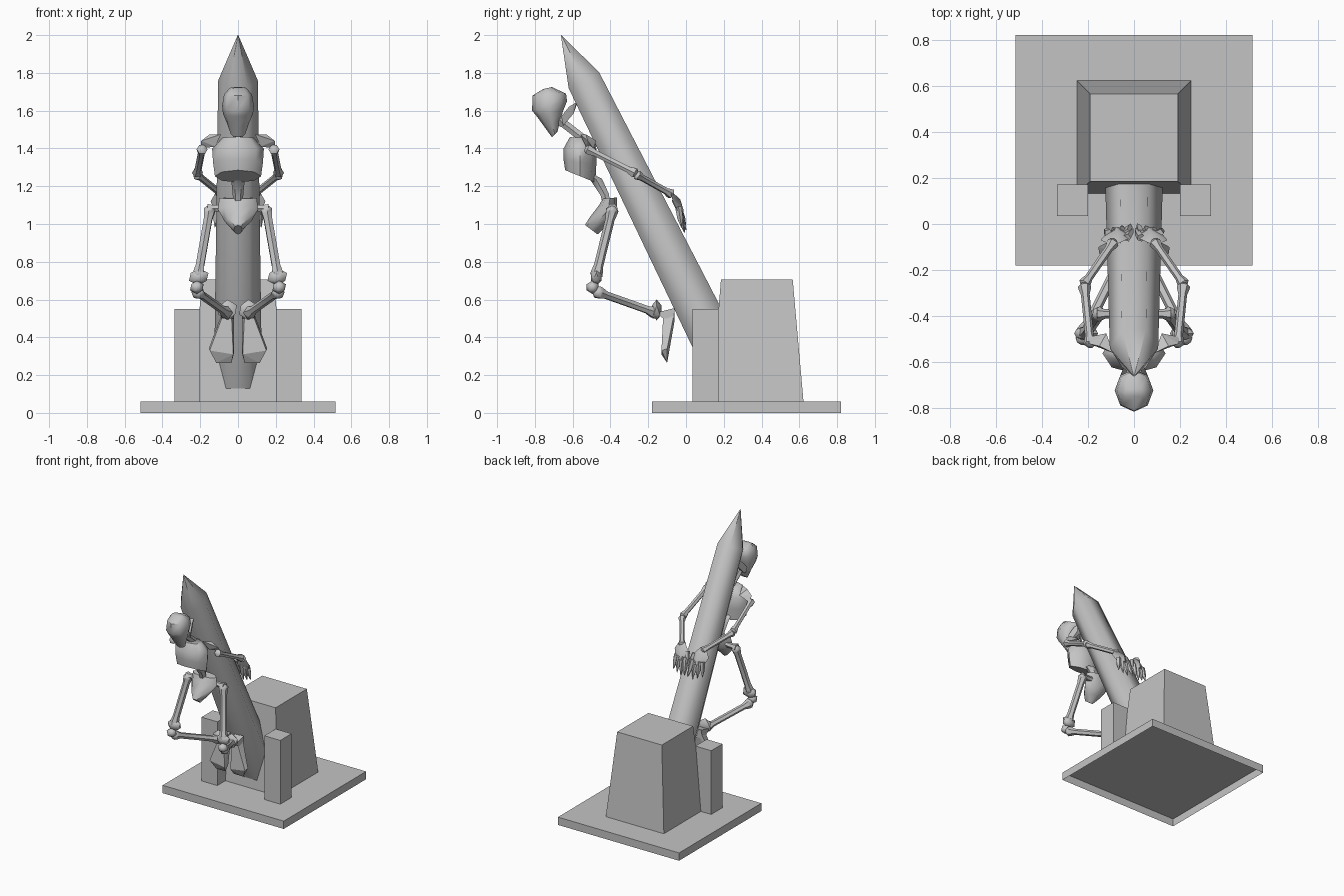
import bpy, bmesh, math
from mathutils import Vector

cube = bpy.data.objects.get("Cube")
if cube:
    bpy.data.objects.remove(cube, do_unlink=True)

grey = bpy.data.materials.new("plain_grey")
grey.use_nodes = True
colour = (0.55, 0.55, 0.55, 1)
grey.diffuse_color = colour
grey.node_tree.nodes["Principled BSDF"].inputs["Base Color"].default_value = colour


def finish(name, bm, smooth=None):
    mesh = bpy.data.meshes.new(name)
    bm.to_mesh(mesh)
    bm.free()
    mesh.materials.append(grey)
    ob = bpy.data.objects.new(name, mesh)
    bpy.context.collection.objects.link(ob)
    if smooth:
        bpy.ops.object.select_all(action="DESELECT")
        ob.select_set(True)
        bpy.context.view_layer.objects.active = ob
        bpy.ops.object.shade_smooth_by_angle(angle=math.radians(smooth))


def skin(name, rings, smooth=50):
    """Bridge rings of points into a closed skin."""
    bm = bmesh.new()
    loops = [[bm.verts.new(p) for p in ring] for ring in rings]
    n = len(loops[0])
    for a, b in zip(loops, loops[1:]):
        for i in range(n):
            j = (i + 1) % n
            bm.faces.new((a[i], a[j], b[j], b[i]))
    bm.faces.new(loops[0])
    bm.faces.new(loops[-1])
    bmesh.ops.recalc_face_normals(bm, faces=bm.faces)
    finish(name, bm, smooth)


def loft(name, sections, n=8, smooth=50):
    """Each section: back (y, z), front (y, z), half width across x."""
    rings = []
    for y0, z0, y1, z1, w in sections:
        ring = []
        for i in range(n):
            t = math.pi / 2 + math.tau * i / n
            c, s = math.cos(t) / 2, math.sin(t)
            ring.append((w * s, (y0 + y1) / 2 + (y1 - y0) * c, (z0 + z1) / 2 + (z1 - z0) * c))
        rings.append(ring)
    skin(name, rings, smooth)


def hull(name, points, smooth=None, open_bottom=False):
    bm = bmesh.new()
    for p in points:
        bm.verts.new(p)
    res = bmesh.ops.convex_hull(bm, input=bm.verts[:])
    bmesh.ops.delete(bm, geom=[v for v in res["geom_interior"] if isinstance(v, bmesh.types.BMVert)],
                     context="VERTS")
    bmesh.ops.recalc_face_normals(bm, faces=bm.faces)
    if open_bottom:
        bm.normal_update()
        bmesh.ops.delete(bm, geom=[f for f in bm.faces if f.normal.z < -.9], context="FACES")
    finish(name, bm, smooth)


def rod(name, a, b, profile, n=6):
    """Turned shape between two points; profile holds (fraction, radius)."""
    a, b = Vector(a), Vector(b)
    q = (b - a).to_track_quat("Z", "Y")
    rings = [[a.lerp(b, f) + q @ Vector((r * math.cos(math.tau * i / n), r * math.sin(math.tau * i / n), 0))
              for i in range(n)] for f, r in profile]
    skin(name, rings)


def bone(name, a, b, r, k):
    """Shaft of radius r with knobs of radius k."""
    rod(name, a, b, [(-.05, k * .5), (0, k), (.06, k * .9), (.15, r), (.85, r),
                     (.94, k * .9), (1, k), (1.05, k * .5)])


def ball(name, centre, size):
    bm = bmesh.new()
    bmesh.ops.create_icosphere(bm, subdivisions=1, radius=1)
    for v in bm.verts:
        v.co = Vector(centre) + Vector(v.co[i] * size[i] for i in range(3))
    finish(name, bm, 50)


def box(name, x, y, z):
    hull(name, [(i, j, k) for i in x for j in y for k in z], open_bottom=True)


# Launch stand, hollow underneath
box("base_plate", (-.515, .515), (-.18, .82), (0, .06))
hull("rear_block", [(s * w, y, z) for s in (1, -1) for w, y, z in
                    ((.247, .133, .06), (.247, .622, .06), (.19, .185, .705), (.19, .565, .705))],
     open_bottom=True)
for side, s in (("left", 1), ("right", -1)):
    box(side + "_post", (s * .2, s * .335), (.035, .172), (.06, .55))

# Leaning hexagonal rocket
axis = Vector((0, .451, -.893))
across = Vector((0, .893, .451))
shoulder = Vector((0, -.54, 1.76))


def rocket_section(d, width, front, rear):
    a = shoulder + axis * d - across * front
    b = shoulder + axis * d + across * rear
    return (a.y, a.z, b.y, b.z, width)


loft("rocket", [rocket_section(-.27, .001, .001, .001), rocket_section(0, .105, .105, .105),
                rocket_section(1.78, .127, .148, .127)], 6, 65)

# Skull, jaw and neck
loft("skull", [(-.755, 1.715, -.71, 1.725, .045), (-.812, 1.68, -.635, 1.69, .074),
               (-.815, 1.60, -.63, 1.65, .084), (-.79, 1.57, -.65, 1.60, .08),
               (-.75, 1.515, -.665, 1.55, .058), (-.71, 1.46, -.68, 1.49, .038)])
for side, s in (("left", 1), ("right", -1)):
    hull(side + "_jaw", [(s * x, y, z) for x, y, z in
         ((.06, -.66, 1.57), (.05, -.65, 1.52), (.04, -.655, 1.57), (.045, -.62, 1.62),
          (.03, -.58, 1.645), (.03, -.595, 1.585), (0, -.575, 1.64), (0, -.6, 1.58))])
bone("neck", (0, -.67, 1.55), (0, -.49, 1.41), .025, .035)

# Rib cage, spine and pelvis
loft("rib_cage", [(-.615, 1.46, -.51, 1.455, .08), (-.648, 1.40, -.475, 1.40, .137),
                  (-.648, 1.34, -.475, 1.31, .132), (-.64, 1.285, -.48, 1.22, .122)])
loft("spine", [(-.57, 1.29, -.50, 1.27, .04), (-.51, 1.23, -.44, 1.24, .036),
               (-.455, 1.15, -.405, 1.16, .028), (-.43, 1.05, -.39, 1.06, .022)], 6)
loft("pelvis", [(-.44, 1.135, -.365, 1.14, .10), (-.46, 1.10, -.365, 1.05, .105),
                (-.51, 1.035, -.42, .99, .07), (-.535, .995, -.468, .945, .022)])

# Limbs, mirrored about the middle
for side, s in (("left", 1), ("right", -1)):
    def at(x, y, z):
        return (s * x, y, z)

    # Arm wrapped around the rocket
    hull(side + "_shoulder_blade", [at(.09, -.56, 1.475), at(.15, -.53, 1.475), at(.195, -.52, 1.44),
                                    at(.195, -.49, 1.4), at(.12, -.475, 1.44), at(.12, -.53, 1.41)])
    bone(side + "_upper_arm", at(.19, -.52, 1.395), at(.215, -.27, 1.27), .019, .029)
    bone(side + "_forearm", at(.215, -.26, 1.26), at(.09, -.08, 1.16), .018, .027)
    hull(side + "_palm", [at(.11, -.085, 1.18), at(.07, -.085, 1.18), at(.015, -.06, 1.12),
                          at(.02, -.04, 1.06), at(.12, -.04, 1.06), at(.145, -.07, 1.12),
                          at(.07, -.03, 1.13), at(.07, -.012, 1.07)], 50)
    for i in range(4):
        rod(f"{side}_finger_{i + 1}", at(.03 + .027 * i, -.04, 1.09),
            at(.015 + .036 * i, -.008 * i, .955 + .014 * abs(i - 1)), [(0, .018), (.55, .016), (1, .002)], 5)
    rod(side + "_thumb", at(.03, -.06, 1.13), at(.005, -.02, 1.04), [(0, .018), (.5, .015), (1, .002)], 5)

    # Leg bent under the body
    bone(side + "_thigh", at(.15, -.39, 1.075), at(.21, -.475, .73), .025, .034)
    rod(side + "_hip_joint", at(.07, -.39, 1.085), at(.16, -.39, 1.08), [(0, .02), (.6, .02), (1, .03)])
    ball(side + "_knee", at(.208, -.475, .72), (.058, .034, .046))
    ball(side + "_kneecap", at(.218, -.495, .665), (.04, .036, .036))
    bone(side + "_shin", at(.215, -.47, .64), at(.06, -.16, .53), .022, .036)
    ball(side + "_ankle", at(.055, -.155, .545), (.055, .03, .055))
    hull(side + "_heel", [at(x, y, z) for x in (.02, .09) for y, z in
                          ((-.16, .53), (-.12, .50), (-.06, .555), (-.065, .5))])
    hull(side + "_foot", [at(.035, -.12, .53), at(.075, -.12, .53), at(.02, -.06, .55), at(.08, -.06, .54),
                          at(.02, -.06, .49), at(.08, -.06, .49), at(.025, -.13, .31), at(.15, -.13, .33),
                          at(.035, -.1, .265), at(.115, -.1, .265), at(.155, -.10, .34), at(.02, -.09, .32)])
